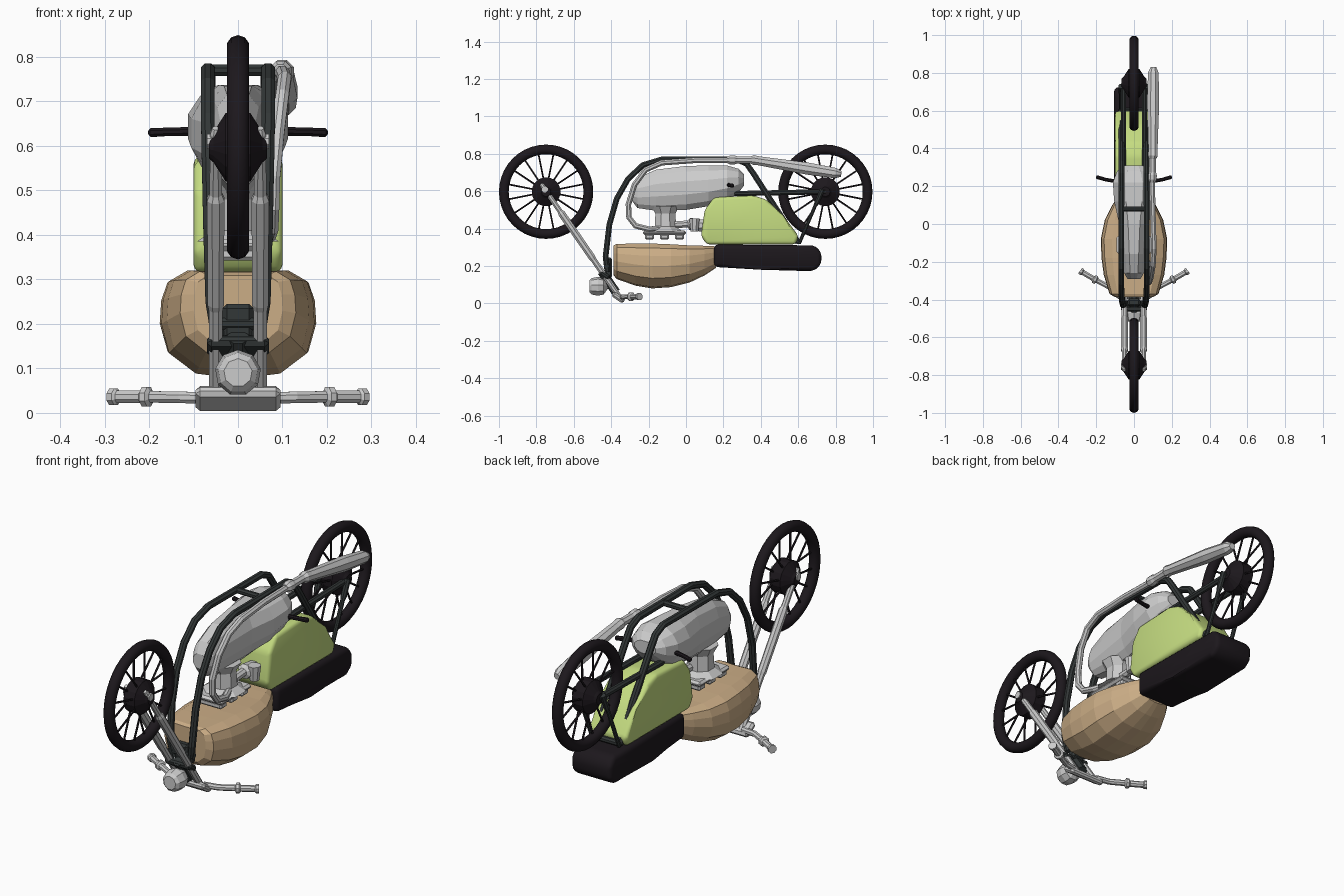
import bpy, bmesh, math
from mathutils import Vector, Matrix


def material(name, rgb):
    m = bpy.data.materials.new(name)
    m.diffuse_color = (*rgb, 1)
    return m


BLACK = material("black", (0.012, 0.009, 0.012))
DARK = material("dark_frame", (0.032, 0.038, 0.038))
GREEN = material("green", (0.56, 0.72, 0.22))
TAN = material("tan", (0.6, 0.42, 0.24))


def finish(name, bm, mat=None, smooth=None):
    bmesh.ops.recalc_face_normals(bm, faces=bm.faces)
    me = bpy.data.meshes.new(name)
    bm.to_mesh(me)
    bm.free()
    ob = bpy.data.objects.new(name, me)
    bpy.context.collection.objects.link(ob)
    if mat:
        me.materials.append(mat)
    if smooth:
        bpy.ops.object.select_all(action='DESELECT')
        ob.select_set(True)
        bpy.context.view_layer.objects.active = ob
        bpy.ops.object.shade_smooth_by_angle(angle=math.radians(smooth))
    return ob


def skin(bm, rings):
    """Bridge vertex rings and cap both ends."""
    loops = [[bm.verts.new(p) for p in r] for r in rings]
    n = len(loops[0])
    for a, b in zip(loops, loops[1:]):
        for i in range(n):
            bm.faces.new((a[i], a[(i + 1) % n], b[(i + 1) % n], b[i]))
    bm.faces.new(loops[0])
    bm.faces.new(loops[-1])


def tube(name, pts, radii, sides=8, mat=None, smooth=None, bm=None):
    own = bm is None
    bm = bm or bmesh.new()
    pts = [Vector(p) for p in pts]
    if not isinstance(radii, (list, tuple)):
        radii = [radii] * len(pts)
    rings = []
    for i, (p, r) in enumerate(zip(pts, radii)):
        t = (pts[min(i + 1, len(pts) - 1)] - pts[max(i - 1, 0)]).normalized()
        if i == 0:
            ref = Vector((0, 0, 1)) if abs(t.x) > 0.7 else Vector((1, 0, 0))
        u = t.cross(ref).normalized()
        v = t.cross(u)
        rings.append([p + r * (u * math.cos(a) + v * math.sin(a))
                      for a in (2 * math.pi * (k + 0.5) / sides for k in range(sides))])
    skin(bm, rings)
    if own:
        return finish(name, bm, mat, smooth)


def pair(name, pts, radii, **kw):
    for s, side in ((1, "right"), (-1, "left")):
        tube(f"{name}_{side}", [(s * x, y, z) for x, y, z in pts], radii, **kw)


def loft(name, section, stations, mat=None):
    """section: half outline (x, z) in -1..1, top to bottom; stations: y, half width, bottom, top."""
    outline = section + [(-x, z) for x, z in reversed(section)]
    bm = bmesh.new()
    skin(bm, [[(x * w, y, (b + t) / 2 + z * (t - b) / 2) for x, z in outline]
              for y, w, b, t in stations])
    return finish(name, bm, mat)


def slab(name, profile, half, bevel, mat):
    bm = bmesh.new()
    skin(bm, [[(x, y, z) for y, z in profile] for x in (-half, half)])
    bmesh.ops.bevel(bm, geom=bm.edges[:], offset=bevel, segments=3, profile=0.5, affect='EDGES')
    return finish(name, bm, mat, 35)


def box(name, size, loc, tilt=0, bevel=0.01, mat=None):
    bm = bmesh.new()
    bmesh.ops.create_cube(bm, size=1, matrix=Matrix.Translation(loc) @ Matrix.Rotation(tilt, 4, 'X')
                          @ Matrix.Diagonal((*size, 1)))
    bmesh.ops.bevel(bm, geom=bm.edges[:], offset=bevel, segments=1, affect='EDGES')
    return finish(name, bm, mat)


# wheels: tyre, spokes and hub
def wheel(name, y):
    z = 0.597
    bpy.ops.mesh.primitive_torus_add(location=(0, y, z), rotation=(0, math.pi / 2, 0), major_radius=0.226,
                                     minor_radius=0.026, major_segments=40, minor_segments=10)
    tyre = bpy.context.object
    tyre.name = name + "_tyre"
    tyre.data.materials.append(BLACK)
    bpy.ops.object.shade_smooth_by_angle(angle=math.radians(40))
    bm = bmesh.new()
    for k in range(16):
        a = 2 * math.pi * (k + 0.5) / 16
        c, s = math.cos(a), math.sin(a)
        x = 0.02 if k % 2 else -0.02
        tube("", [(x, y + 0.06 * c, z + 0.06 * s), (0, y + 0.21 * c, z + 0.21 * s)], 0.005, 5, bm=bm)
    finish(name + "_spokes", bm, BLACK)
    tube(name + "_hub", [(x, y, z) for x in (-0.065, -0.055, -0.028, 0.028, 0.055, 0.065)],
         [0.025, 0.035, 0.078, 0.078, 0.035, 0.025], 16, BLACK)


wheel("front_wheel", -0.748)
wheel("rear_wheel", 0.745)


# front fork legs with stepped sleeves
def fork(f, x=0.05):
    return (x, -0.775 + 0.425 * f, 0.64 - 0.615 * f)


steps = [0, 0.02, 0.04, 0.24, 0.26, 0.64, 0.66, 1]
pair("fork_leg", [fork(f) for f in steps],
     [0.008, 0.014, 0.014, 0.015, 0.021, 0.02, 0.017, 0.016])
pair("front_axle_nut", [(0.035, -0.755, 0.61), (0.07, -0.755, 0.61)], 0.018)
box("fork_clamp", (0.19, 0.075, 0.03), (0, -0.362, 0.032), -0.6)
box("lower_clamp", (0.14, 0.06, 0.03), (0, -0.435, 0.15), -0.6, mat=DARK)
tube("steering_head", [(0, -0.375, 0.06), (0, -0.45, 0.17)], 0.026, mat=DARK)

# handlebars and headlamp
pair("handlebar", [(0.06, -0.345, 0.033), (0.13, -0.335, 0.035), (0.195, -0.3, 0.036), (0.2, -0.297, 0.036),
                   (0.212, -0.291, 0.036), (0.217, -0.288, 0.036), (0.27, -0.257, 0.036), (0.274, -0.255, 0.036),
                   (0.285, -0.247, 0.036)],
     [0.014, 0.014, 0.014, 0.024, 0.024, 0.015, 0.015, 0.02, 0.02])
tube("headlamp", [(0, y, 0.09) for y in (-0.517, -0.505, -0.47, -0.44, -0.42, -0.38)],
     [0.032, 0.045, 0.052, 0.045, 0.015, 0.015], 9)

# fuel tank
loft("fuel_tank", [(0.2, 0.98), (0.66, 1), (0.9, 0.8), (0.98, 0.45), (1, 0), (0.9, -0.55), (0.55, -0.93), (0.15, -1)],
     [(-0.387, 0.1, 0.15, 0.31), (-0.37, 0.13, 0.13, 0.318), (-0.27, 0.16, 0.095, 0.32), (-0.18, 0.172, 0.08, 0.32),
      (-0.08, 0.176, 0.087, 0.316), (0.02, 0.155, 0.112, 0.31), (0.1, 0.115, 0.15, 0.308), (0.16, 0.075, 0.19, 0.305)],
     TAN)

# seat and side panels
slab("seat", [(0.15, 0.315), (0.15, 0.195), (0.4, 0.18), (0.68, 0.172), (0.722, 0.205), (0.725, 0.27), (0.69, 0.31)],
     0.105, 0.022, BLACK)
slab("side_panels", [(0.08, 0.36), (0.1, 0.5), (0.15, 0.567), (0.36, 0.577), (0.43, 0.555), (0.52, 0.47),
                     (0.602, 0.36), (0.585, 0.315), (0.11, 0.315)], 0.1, 0.018, GREEN)

# engine: crankcase, cylinder, head, carburettor
loft("crankcase", [(0.4, 1), (0.75, 0.75), (1, 0.3), (1, -0.3), (0.75, -0.75), (0.4, -1)],
     [(-0.29, 0.035, 0.55, 0.62), (-0.26, 0.052, 0.51, 0.67), (-0.16, 0.062, 0.495, 0.715), (0, 0.078, 0.5, 0.735),
      (0.12, 0.105, 0.52, 0.737), (0.22, 0.112, 0.55, 0.737), (0.28, 0.09, 0.59, 0.72), (0.31, 0.055, 0.63, 0.69)])
tube("cylinder", [(0, -0.11, z) for z in (0.52, 0.48, 0.41, 0.385)], [0.08, 0.058, 0.062, 0.1], 8)
box("cylinder_head", (0.15, 0.23, 0.025), (0, -0.115, 0.378))
for k in range(3):
    box(f"head_lug_{k + 1}", (0.13, 0.05, 0.03), (0, -0.195 + 0.08 * k, 0.357), bevel=0.008)
tube("carburettor", [(0.02, -0.06, 0.42), (0.02, 0.01, 0.425), (0.02, 0.02, 0.425), (0.02, 0.09, 0.415)],
     [0.02, 0.02, 0.035, 0.035])
tube("float_bowl", [(0.055, 0.045, 0.455), (0.055, 0.045, 0.385)], [0.03, 0.022])

# exhaust pipe and silencer on the right
tube("exhaust_pipe", [(0.04, -0.12, 0.4), (0.07, -0.2, 0.397), (0.076, -0.27, 0.415), (0.078, -0.305, 0.46),
                      (0.08, -0.308, 0.53), (0.09, -0.275, 0.635), (0.1, -0.215, 0.715), (0.105, -0.13, 0.752),
                      (0.1, 0.05, 0.765), (0.095, 0.25, 0.765)], 0.016)
tube("silencer", [(0.095 + 0.008 * i / 9, y, 0.767 - max(0, y - 0.36) * 0.16) for i, y in enumerate(
     (0.22, 0.235, 0.26, 0.275, 0.345, 0.36, 0.39, 0.65, 0.8, 0.83))],
     [0.017, 0.026, 0.026, 0.02, 0.02, 0.028, 0.026, 0.035, 0.03, 0.016])

# frame rails, rear stays, swing arm and shocks
pair("frame_rail", [(0.045, -0.42, 0.17), (0.058, -0.43, 0.25), (0.063, -0.41, 0.42), (0.066, -0.37, 0.56),
                    (0.068, -0.31, 0.665), (0.068, -0.23, 0.74), (0.068, -0.13, 0.77), (0.066, 0.27, 0.77),
                    (0.066, 0.325, 0.745), (0.066, 0.36, 0.695), (0.066, 0.6, 0.325)], 0.0165, mat=DARK)
pair("swing_arm", [(0.055, 0.26, 0.587), (0.055, 0.745, 0.597)], 0.015, mat=DARK)
pair("rear_shock", [(0.07, 0.73, 0.61), (0.07, 0.7, 0.54), (0.07, 0.69, 0.52), (0.07, 0.605, 0.32)],
     [0.014, 0.014, 0.01, 0.01], mat=DARK)
for i, (y, z) in enumerate(((0.08, 0.77), (0.6, 0.33), (-0.425, 0.2))):
    tube(f"cross_tube_{i + 1}", [(-0.065, y, z), (0.065, y, z)], 0.014, mat=DARK)
box("steering_gusset", (0.07, 0.04, 0.11), (0, -0.415, 0.19), mat=DARK)

# foot pegs
pair("foot_peg", [(0.09, 0.225, 0.633), (0.15, 0.235, 0.632), (0.195, 0.248, 0.63), (0.2, 0.25, 0.63)],
     [0.011, 0.01, 0.011, 0.006], mat=BLACK)
